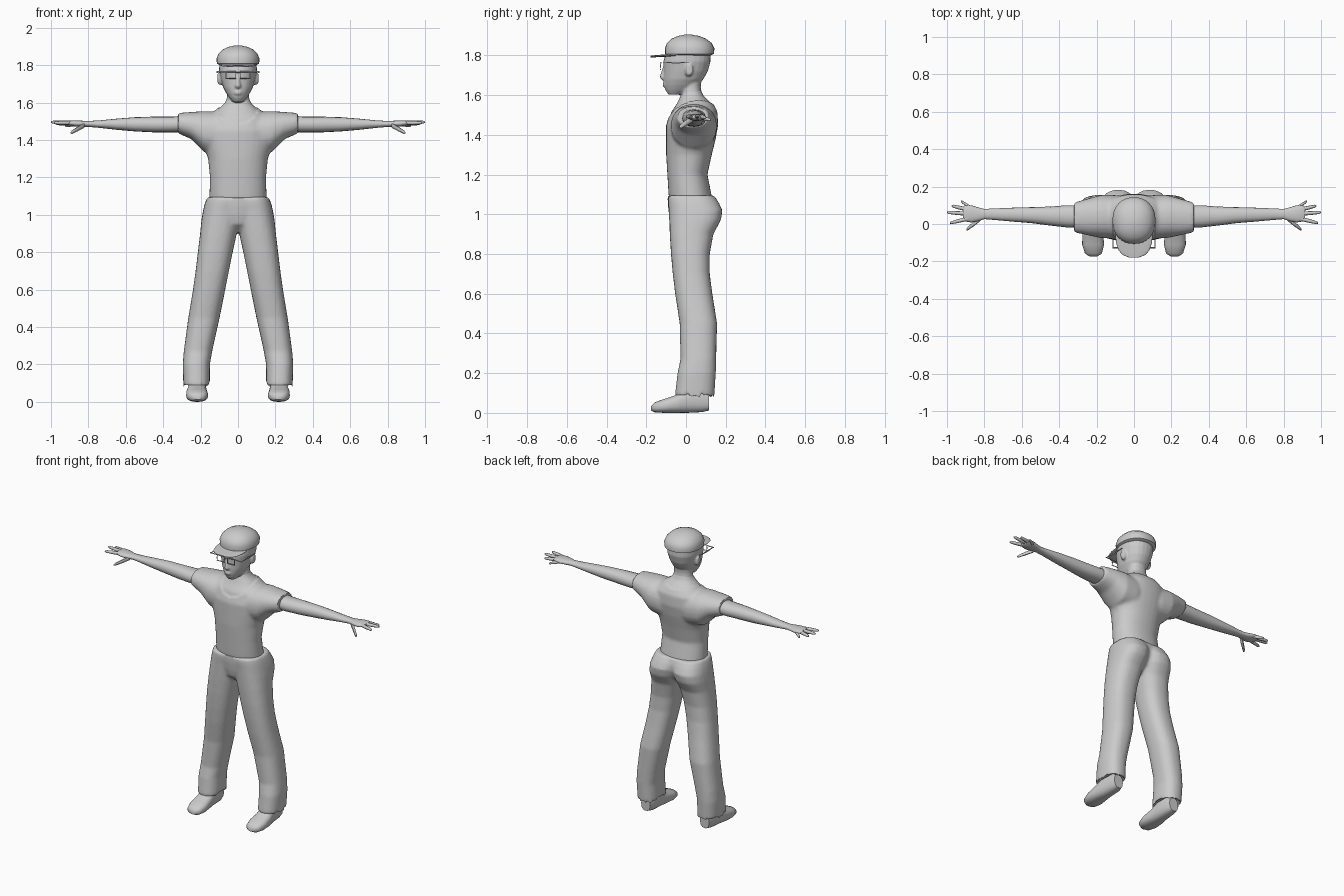
import bpy, bmesh, math

grey = bpy.data.materials.new("plain_grey")
grey.diffuse_color = (0.6, 0.6, 0.6, 1)


def loft(bm, axis, rings, sides=(1,), n=24, p=2.2):
    """Skin superellipse rings (t, a0, a1, b0, b1) stacked along an axis."""
    for s in sides:
        loops, faces = [], []
        for t, a0, a1, b0, b1 in rings:
            loop = []
            for i in range(n):
                w = 2 * math.pi * i / n
                c, d = math.cos(w), math.sin(w)
                a = (a0 + a1) / 2 + (a1 - a0) / 2 * math.copysign(abs(c) ** (2 / p), c)
                b = (b0 + b1) / 2 + (b1 - b0) / 2 * math.copysign(abs(d) ** (2 / p), d)
                x, y, z = {'x': (t, a, b), 'y': (a, t, b), 'z': (a, b, t)}[axis]
                loop.append(bm.verts.new((x * s, y, z)))
            loops.append(loop)
        for l0, l1 in zip(loops, loops[1:]):
            for i in range(n):
                j = (i + 1) % n
                faces.append(bm.faces.new((l0[i], l0[j], l1[j], l1[i])))
        faces += [bm.faces.new(loops[0]), bm.faces.new(loops[-1])]
        bmesh.ops.recalc_face_normals(bm, faces=faces)


def sym(rings):
    """Expand (t, half width, b0, b1) to rings symmetric about x = 0."""
    return [(t, -w, w, b0, b1) for t, w, b0, b1 in rings]


def finish(name, bm, voxel=0, smooth=3, angle=45):
    """Make an object; optionally fuse its overlapping pieces into one skin."""
    me = bpy.data.meshes.new(name)
    bm.to_mesh(me)
    bm.free()
    ob = bpy.data.objects.new(name, me)
    bpy.context.collection.objects.link(ob)
    if voxel:
        r = ob.modifiers.new("fuse", 'REMESH')
        r.mode, r.voxel_size = 'VOXEL', voxel
        m = ob.modifiers.new("soften", 'SMOOTH')
        m.factor, m.iterations = 0.5, smooth
        dg = bpy.context.evaluated_depsgraph_get()
        fused = bpy.data.meshes.new_from_object(ob.evaluated_get(dg))
        ob.modifiers.clear()
        ob.data = me = fused
    me.materials.clear()
    me.materials.append(grey)
    for f in me.polygons:
        f.use_smooth = True
    me.set_sharp_from_angle(angle=math.radians(angle))
    return ob


BOTH = (1, -1)

# Shirt: torso with neck base, fused with the sleeves
bm = bmesh.new()
loft(bm, 'z', sym([
    (1.03, .155, -.078, .14), (1.10, .153, -.088, .128), (1.2, .15, -.094, .108),
    (1.3, .16, -.1, .13), (1.38, .185, -.1, .15), (1.45, .195, -.1, .162),
    (1.52, .17, -.078, .158), (1.56, .12, -.05, .135), (1.6, .075, -.032, .092),
    (1.64, .058, -.02, .076)]), n=32)
loft(bm, 'x', [
    (0, -.08, .14, 1.32, 1.53), (.1, -.08, .155, 1.32, 1.55),
    (.18, -.075, .155, 1.335, 1.555), (.25, -.06, .135, 1.405, 1.55),
    (.32, -.045, .115, 1.435, 1.545)], BOTH)
shirt = finish("shirt", bm, 0.01, 5)

# Neckline: skin inside the collar sits slightly below the cloth
for v in shirt.data.vertices:
    x, y, z = v.co
    if abs(x) < .13 and z > 1.485 + 4.5 * x * x + .32 * (y + .09):
        v.co = v.co - v.normal * .006
shirt.data.update()

# Trousers: two legs with hollow hems, fused with the pelvis
bm = bmesh.new()
loft(bm, 'z', [
    (.12, .175, .265, -.02, .11), (.078, .15, .292, -.057, .143),
    (.2, .15, .296, -.043, .15), (.27, .138, .29, -.028, .152),
    (.45, .098, .266, -.032, .157), (.6, .068, .241, -.055, .133),
    (.7, .048, .227, -.067, .12), (.8, .028, .215, -.076, .12),
    (.9, .006, .203, -.082, .138), (.97, -.01, .196, -.085, .176),
    (1.02, -.02, .188, -.087, .184), (1.06, -.03, .178, -.09, .165),
    (1.095, -.03, .165, -.09, .142)], BOTH, p=2.4)
loft(bm, 'z', sym([
    (.91, .04, -.03, .07), (.95, .1, -.075, .12), (1.0, .14, -.086, .15),
    (1.05, .16, -.092, .155), (1.095, .158, -.093, .142)]))
finish("trousers", bm, 0.01, 4)

# Shoes
bm = bmesh.new()
loft(bm, 'y', [
    (-.175, .198, .235, .012, .035), (-.158, .172, .262, .003, .053),
    (-.11, .16, .277, 0, .07), (-.05, .165, .276, 0, .09),
    (0, .17, .266, 0, .12), (.08, .172, .26, .004, .12),
    (.115, .185, .25, .012, .1)], BOTH, p=2.5)
finish("shoes", bm)

# Arms with palms
bm = bmesh.new()
loft(bm, 'x', [
    (.28, -.02, .1, 1.44, 1.53), (.36, -.018, .1, 1.44, 1.525),
    (.45, -.008, .093, 1.441, 1.525), (.55, .005, .09, 1.446, 1.522),
    (.65, .013, .087, 1.455, 1.514), (.75, .022, .083, 1.466, 1.504),
    (.8, .026, .08, 1.47, 1.502), (.83, .016, .088, 1.47, 1.503),
    (.87, .008, .1, 1.472, 1.505), (.905, .014, .1, 1.478, 1.504),
    (.915, .024, .09, 1.484, 1.5)], BOTH, n=16)
# Fingers and thumb: root and tip (x, y, z), radius
for (x0, y0, z0), (x1, y1, z1), r in [
        ((.87, .085, 1.485), (.925, .122, 1.475), .009),
        ((.89, .077, 1.49), (.975, .097, 1.487), .01),
        ((.89, .055, 1.492), (1.0, .062, 1.496), .01),
        ((.89, .028, 1.492), (.985, .005, 1.492), .01),
        ((.82, .03, 1.48), (.895, -.03, 1.438), .012)]:
    rings = []
    for t, k in [(0, 1.1), (.5, 1.05), (.9, .8), (1, .3)]:
        x, y, z = (a + (b - a) * t for a, b in zip((x0, y0, z0), (x1, y1, z1)))
        rings.append((x, y - r * k, y + r * k, z - r * k, z + r * k))
    loft(bm, 'x', rings, BOTH, n=8)
finish("arms", bm, angle=60)

# Head fused with neck, nose, lips and ears
bm = bmesh.new()
loft(bm, 'z', sym([
    (1.602, .026, -.088, -.03), (1.625, .046, -.104, .03), (1.65, .063, -.11, .06),
    (1.68, .079, -.112, .088), (1.72, .091, -.112, .11), (1.77, .101, -.114, .124),
    (1.82, .1, -.1, .122), (1.85, .08, -.08, .1)]))
loft(bm, 'z', sym([(1.55, .075, -.03, .1), (1.6, .064, -.024, .08),
                   (1.64, .058, -.02, .074), (1.7, .058, -.02, .08)]))
loft(bm, 'z', sym([(1.676, .013, -.122, -.08), (1.688, .019, -.133, -.08),
                   (1.71, .013, -.128, -.08), (1.75, .009, -.114, -.08)]), n=12)
for z in (1.648, 1.659):
    loft(bm, 'z', sym([(z - .007, .016, -.112, -.08), (z, .025, -.12, -.08),
                       (z + .006, .018, -.113, -.08)]), n=12)
loft(bm, 'x', [(.07, -.002, .03, 1.7, 1.75), (.098, -.006, .036, 1.692, 1.76),
               (.109, 0, .034, 1.705, 1.756)], BOTH, n=12)
finish("head", bm, 0.006, 3, 60)

# Cap crown and brim
bm = bmesh.new()
loft(bm, 'z', sym([
    (1.8, .098, -.092, .125), (1.808, .113, -.105, .141), (1.835, .115, -.106, .143),
    (1.862, .104, -.096, .13), (1.884, .082, -.072, .1), (1.898, .052, -.04, .065),
    (1.905, .018, -.005, .025)]), n=32)
finish("cap_crown", bm, angle=50)
bm = bmesh.new()
loft(bm, 'y', sym([
    (-.178, .03, 1.79, 1.798), (-.165, .062, 1.79, 1.8), (-.14, .083, 1.791, 1.802),
    (-.1, .096, 1.793, 1.806), (-.05, .1, 1.796, 1.81)]), p=3)
finish("cap_brim", bm, angle=60)

# Glasses: two rims, bridge with end bars, and temples
bm = bmesh.new()


def bar(x0, x1, y0, y1, z0, z1, sides=BOTH):
    loft(bm, 'x', [(x0, y0, y1, z0, z1), (x1, y0, y1, z0, z1)], sides, n=4)


for z in (1.729, 1.765):
    bar(.01, .066, -.132, -.124, z - .003, z + .003)
for x in (.01, .062):
    bar(x, x + .004, -.131, -.125, 1.729, 1.765)
bar(-.012, .012, -.132, -.124, 1.757, 1.764, (1,))
bar(.064, .116, -.13, -.122, 1.761, 1.768)
bar(.11, .115, -.128, .025, 1.759, 1.768)
finish("glasses", bm, angle=30)
